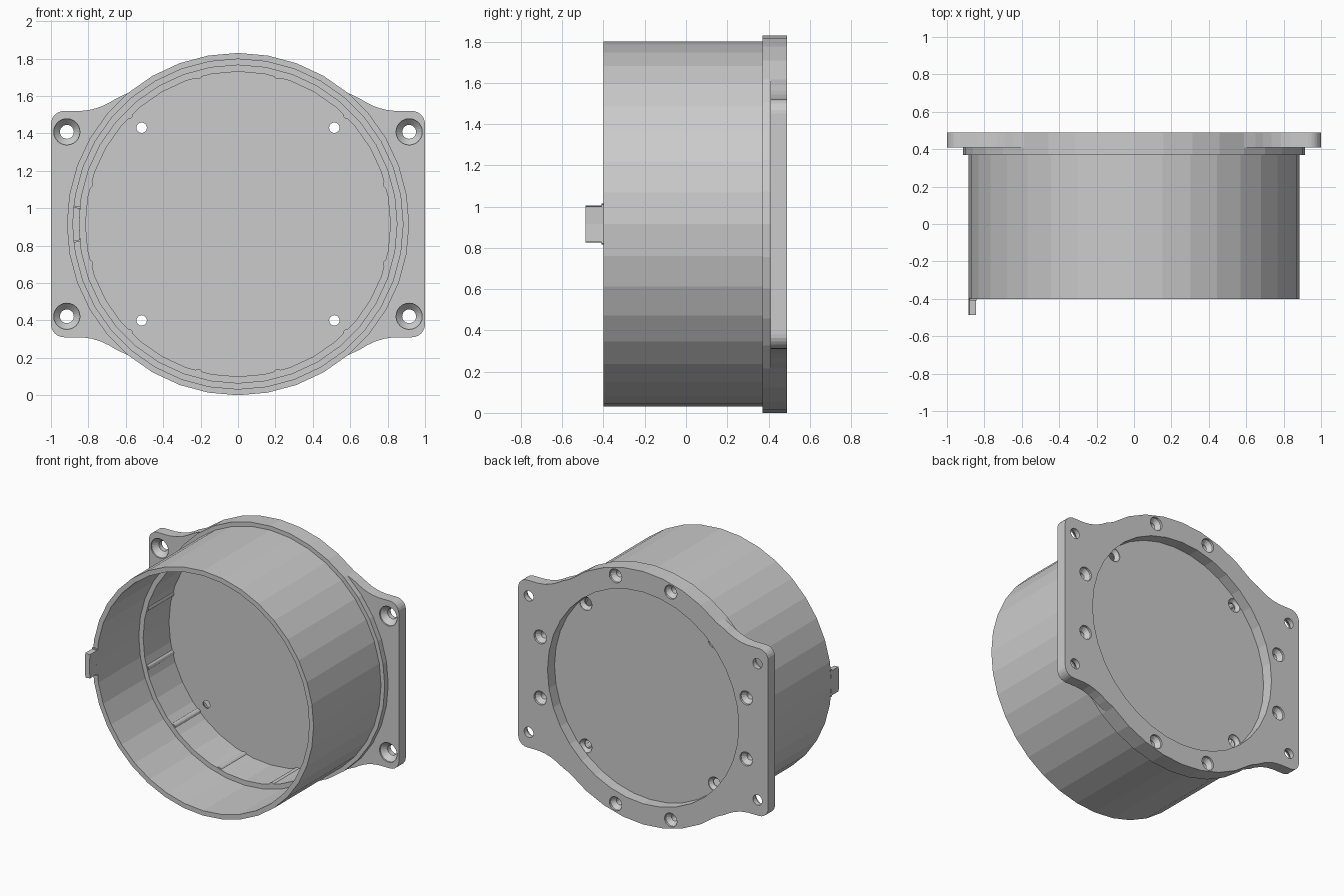
import bpy, bmesh
from math import cos, sin, pi, radians
from mathutils import Vector

if "Cube" in bpy.data.objects:
    bpy.data.objects.remove(bpy.data.objects["Cube"])

C = 0.915            # height of the housing axis
PLATE = (0.41, 0.49)  # flange plate thickness range in y


def finish(name, bm):
    bmesh.ops.remove_doubles(bm, verts=bm.verts, dist=1e-5)
    bmesh.ops.recalc_face_normals(bm, faces=bm.faces)
    me = bpy.data.meshes.new(name)
    bm.to_mesh(me)
    bm.free()
    ob = bpy.data.objects.new(name, me)
    bpy.context.collection.objects.link(ob)
    return ob


def lathe(bm, profile, x=0.0, z=0.0, steps=36):
    """Spin an (r, y) profile round a y-parallel axis at (x, C + z)."""
    vs = [bm.verts.new((x + r, y, C + z)) for r, y in profile]
    es = [bm.edges.new(p) for p in zip(vs, vs[1:])]
    bmesh.ops.spin(bm, geom=vs + es, cent=(x, 0, C + z), axis=(0, 1, 0),
                   angle=2 * pi, steps=steps, use_duplicate=False)


def lathes(name, profile, places, steps):
    bm = bmesh.new()
    for x, z in places:
        lathe(bm, profile, x, z, steps)
    return finish(name, bm)


def extrude(name, outline, y0, y1):
    bm = bmesh.new()
    f = bm.faces.new([bm.verts.new((x, y0, C + z)) for x, z in outline])
    r = bmesh.ops.extrude_face_region(bm, geom=[f])
    vs = [v for v in r["geom"] if isinstance(v, bmesh.types.BMVert)]
    bmesh.ops.translate(bm, verts=vs, vec=Vector((0, y1 - y0, 0)))
    return finish(name, bm)


def cut(ob, cutters):
    bpy.context.view_layer.objects.active = ob
    for c in cutters:
        m = ob.modifiers.new("cut", "BOOLEAN")
        m.operation, m.solver, m.object = "DIFFERENCE", "EXACT", c
        bpy.ops.object.modifier_apply(modifier=m.name)


def polar(r, deg):
    return r * cos(radians(deg)), r * sin(radians(deg))


def corners(a, b):
    return [(sx * a, sz * b) for sx in (-1, 1) for sz in (-1, 1)]


# Round cup: floor, stepped inner wall, outer collar
body = lathes("housing_body", [
    (0, 0.41), (0.915, 0.41), (0.915, 0.37), (0.885, 0.37), (0.885, -0.40),
    (0.85, -0.40), (0.85, 0.08), (0.815, 0.08), (0.815, 0.375), (0, 0.375)],
    [(0, 0)], 36)

# Flange outline: one quadrant, mirrored to four
quad = [polar(0.07, a) for a in range(0, 91, 15)]
quad = [(0.93 + x, 0.535 + z) for x, z in quad]
quad += [(0.84, 0.605), (0.785, 0.612), (0.735, 0.627), (0.69, 0.648), (0.65, 0.672)]
quad += [polar(0.915, a) for a in (50, 60, 70, 80)]
top = quad + [(0, 0.915)] + [(-x, z) for x, z in reversed(quad)]
outline = top + [(x, -z) for x, z in reversed(top) if True]
flange = extrude("mounting_flange", outline, *PLATE)

# Cutters: back opening, corner holes, ring screws, floor holes
opening = lathes("opening_cutter", [(0, 0.40), (0.765, 0.40), (0.765, 0.5), (0, 0.5)],
                 [(0, 0)], 36)
corner = lathes("corner_cutter", [(0, 0.40), (0.07, 0.40), (0.07, 0.42), (0.037, 0.455),
                                  (0.037, 0.5), (0, 0.5)], corners(0.915, 0.493), 24)
ring = [polar(0.853, q + d) for q in (0, 90, 180, 270) for d in (-15, 15)]
screws = lathes("screw_cutter", [(0, 0.12), (0.025, 0.12), (0.025, 0.445), (0.05, 0.475),
                                 (0.05, 0.5), (0, 0.5)], ring, 16)
floor = lathes("floor_hole_cutter", [(0, 0.3), (0.028, 0.3), (0.028, 0.383), (0.05, 0.405),
                                     (0.05, 0.43), (0, 0.43)], corners(0.515, 0.515), 16)
cut(flange, [opening, corner, screws])
cut(body, [screws, floor])
for c in (opening, corner, screws, floor):
    bpy.data.objects.remove(c)

# Small ribs along the inner wall, under the step
lathes("inner_ribs", [(0, 0.085), (0.022, 0.085), (0.022, 0.378), (0, 0.378)],
       [polar(0.825, 15 + 30 * k) for k in range(12)], 12)

# Locating tab on the front rim, with a flared root
def tab(name, half, y0, y1):
    angs = [180 - half, 180, 180 + half]
    pts = [polar(0.885, a) for a in angs] + [polar(0.848, a) for a in reversed(angs)]
    extrude(name, pts, y0, y1)

tab("locating_tab", 5.8, -0.487, -0.395)
tab("locating_tab_root", 6.4, -0.41, -0.395)
